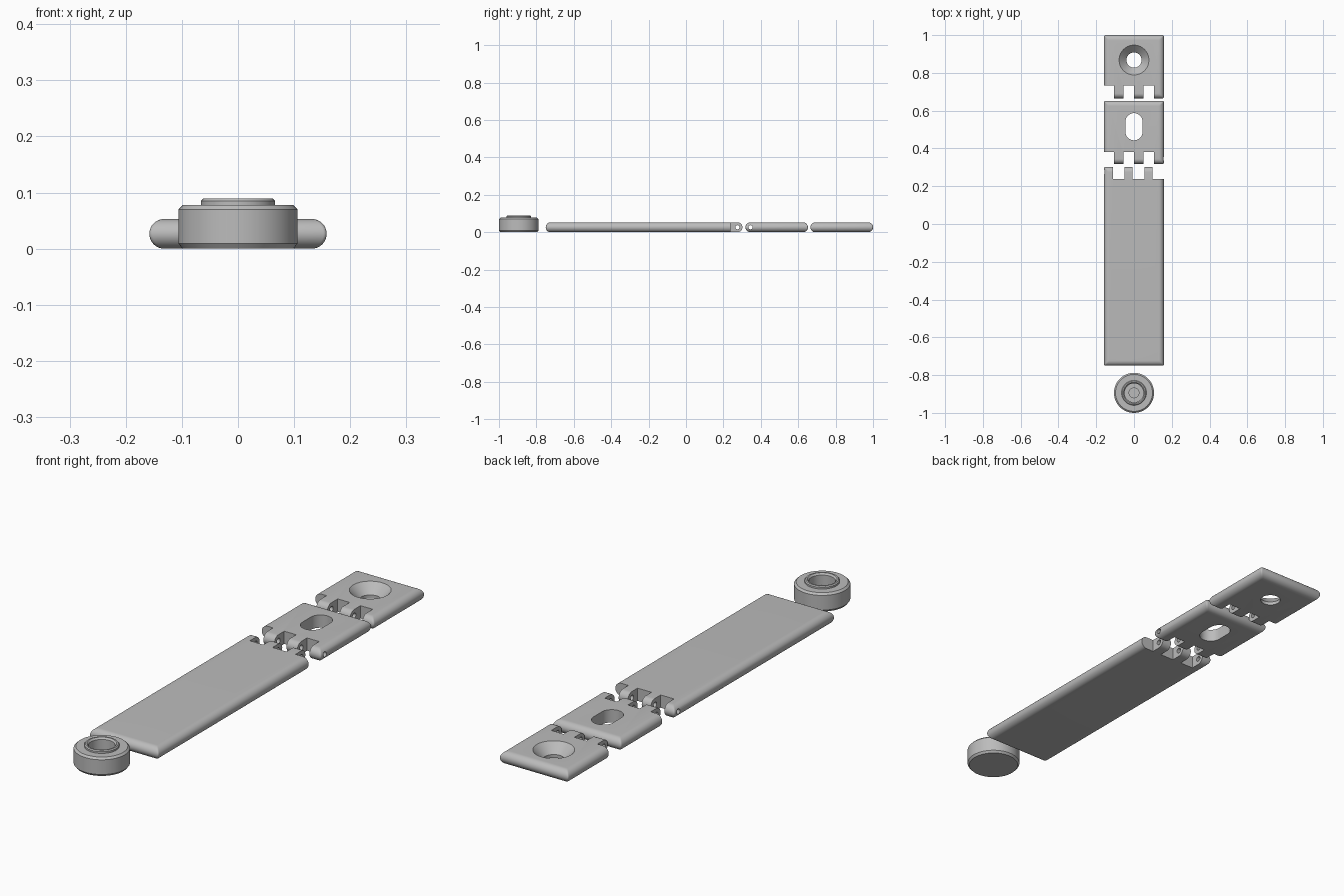
import bpy, bmesh, math
from mathutils import Matrix

if "Cube" in bpy.data.objects:
    bpy.data.objects.remove(bpy.data.objects["Cube"], do_unlink=True)

grey = bpy.data.materials.new("plain grey")
grey.use_nodes = True
colour = (0.5, 0.5, 0.5, 1)
grey.diffuse_color = colour
grey.node_tree.nodes["Principled BSDF"].inputs["Base Color"].default_value = colour

HALF = 0.158      # half the strap width
R = 0.0265        # radius of the full-round edges
scene = bpy.context.collection


def make(name, bm):
    bmesh.ops.recalc_face_normals(bm, faces=bm.faces)
    mesh = bpy.data.meshes.new(name)
    bm.to_mesh(mesh)
    bm.free()
    mesh.materials.append(grey)
    obj = bpy.data.objects.new(name, mesh)
    scene.objects.link(obj)
    return obj


def stack(loops):
    """Solid made of equal-length outlines joined one above the other."""
    bm = bmesh.new()
    rings = [[bm.verts.new(p) for p in loop] for loop in loops]
    n = len(rings[0])
    for a, b in zip(rings, rings[1:]):
        for i in range(n):
            j = (i + 1) % n
            bm.faces.new((a[i], a[j], b[j], b[i]))
    bm.faces.new(rings[0][::-1])
    bm.faces.new(rings[-1])
    return bm


def rounded(cx, cy, hx, hy, radius, z, steps):
    """Outline of a rectangle with rounded corners."""
    pts = []
    for k, (sx, sy) in enumerate(((1, 1), (-1, 1), (-1, -1), (1, -1))):
        for i in range(steps + 1):
            a = (k + i / steps) * math.pi / 2
            pts.append((cx + sx * (hx - radius) + radius * math.cos(a),
                        cy + sy * (hy - radius) + radius * math.sin(a), z))
    return pts


def circle(cy, radius, z, n=64):
    return [(radius * math.cos(math.tau * i / n),
             cy + radius * math.sin(math.tau * i / n), z) for i in range(n)]


def cut(obj, bm):
    cutter = make("cutter", bm)
    cutter.hide_render = True
    mod = obj.modifiers.new("cut", "BOOLEAN")
    mod.operation, mod.solver, mod.object = "DIFFERENCE", "EXACT", cutter
    bpy.context.view_layer.objects.active = obj
    bpy.ops.object.modifier_apply(modifier=mod.name)
    bpy.data.objects.remove(cutter, do_unlink=True)


def smooth(obj):
    bpy.ops.object.select_all(action="DESELECT")
    obj.select_set(True)
    bpy.context.view_layer.objects.active = obj
    bpy.ops.object.shade_smooth_by_angle(angle=math.radians(30))


def plate(name, y0, y1, notches, n0, n1, pin_y, pin_x0):
    """Flat link with round edges, hinge notches and a pin bore."""
    loops = []
    for i in range(17):
        t = math.pi * (i / 16 - 0.5)
        inset = R * (1 - math.cos(t))
        loops.append(rounded(0, (y0 + y1) / 2, HALF - inset, (y1 - y0) / 2 - inset,
                             0.006, R + R * math.sin(t), 3))
    obj = make(name, stack(loops))
    for a, b in notches:
        bm = bmesh.new()
        bmesh.ops.create_cube(bm, size=1, matrix=Matrix.Translation(
            ((a + b) / 2, (n0 + n1) / 2, R)) @ Matrix.Diagonal((b - a, n1 - n0, 0.2, 1)))
        cut(obj, bm)
    # pin bore along the hinge axis
    pin_x1 = 0.125 if pin_x0 < -0.2 and name == "end_link" else 0.3
    bm = bmesh.new()
    bmesh.ops.create_cone(bm, cap_ends=True, segments=24, radius1=0.011, radius2=0.011,
                          depth=pin_x1 - pin_x0, matrix=Matrix.Translation(
                              ((pin_x0 + pin_x1) / 2, pin_y, R))
                          @ Matrix.Rotation(math.pi / 2, 4, "Y"))
    cut(obj, bm)
    return obj


# links with three knuckles share the same notch layout
link_notches = ((-0.3, -0.106), (-0.055, 0), (0.05, 0.106))
end_link = plate("end_link", 0.665, 1.0, link_notches, 0.6, 0.733, 0.692, -0.3)
middle_link = plate("middle_link", 0.318, 0.652, link_notches, 0.25, 0.382, 0.345, -0.3)
long_strap = plate("long_strap", -0.75, 0.302,
                   ((-0.112, -0.05), (-0.008, 0.056), (0.098, 0.3)),
                   0.238, 0.4, 0.275, -0.3)

# countersunk hole in the end link
cut(end_link, stack([circle(0.868, 0.04, -0.1), circle(0.868, 0.04, 0.014),
                     circle(0.868, 0.079, 2 * R), circle(0.868, 0.079, 0.2)]))
# slot in the middle link
cut(middle_link, stack([rounded(0, 0.515, 0.045, 0.072, 0.0449, z, 12) for z in (-0.1, 0.2)]))

# round cup with a raised lip and a stepped recess
profile = ((0.099, 0), (0.106, 0.009), (0.106, 0.07), (0.098, 0.078), (0.066, 0.078),
           (0.066, 0.085), (0.062, 0.089), (0.056, 0.089), (0.05, 0.082), (0.05, 0.04),
           (0.026, 0.04), (0.026, 0.03))
cup = make("round_cup", stack([circle(-0.894, r, z) for r, z in profile]))

for part in (end_link, middle_link, long_strap, cup):
    smooth(part)
